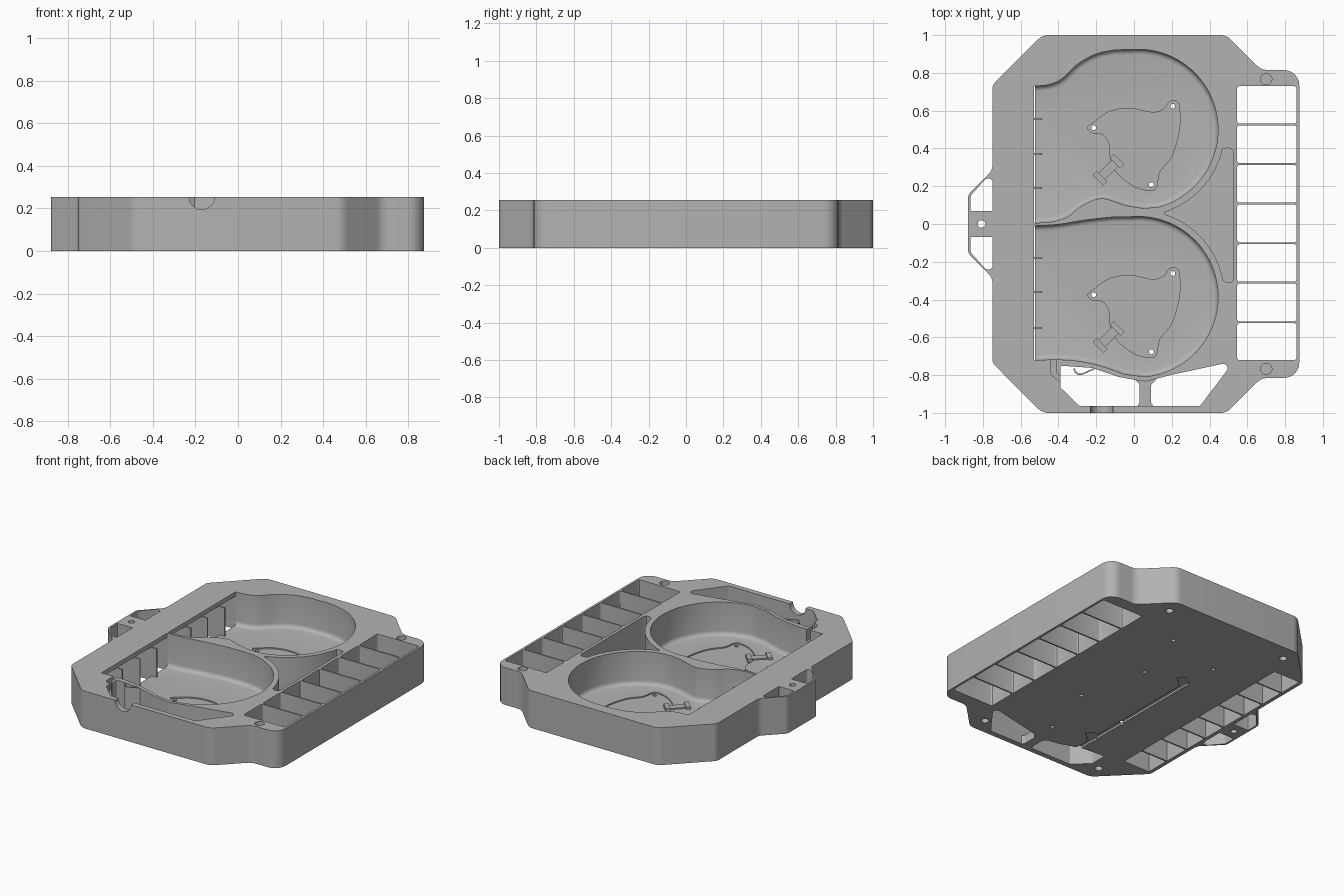
import bpy, bmesh
from math import sin, cos, tan, radians
from mathutils import Vector, Matrix

cube = bpy.data.objects.get("Cube")
if cube:
    bpy.data.objects.remove(cube)

H, FLOOR, PITCH = 0.255, 0.03, 0.885
grey = bpy.data.materials.new("plain grey")
grey.use_nodes = True
grey.diffuse_color = (0.45, 0.45, 0.45, 1)
grey.node_tree.nodes["Principled BSDF"].inputs["Base Color"].default_value = (0.45, 0.45, 0.45, 1)


def arc(cx, cy, r, a0, a1, n=24):
    return [(cx + r * cos(radians(a0 + (a1 - a0) * i / n)),
             cy + r * sin(radians(a0 + (a1 - a0) * i / n))) for i in range(n + 1)]


def spline(pts, closed=False, n=6):
    """Smooth curve through the points."""
    p = [Vector(q) for q in pts]
    p = [p[-1]] + p + p[:2] if closed else [p[0]] + p + [p[-1]]
    out = []
    for a, b, c, d in zip(p, p[1:], p[2:], p[3:]):
        for i in range(n):
            t = i / n
            out.append(0.5 * (2 * b + (c - a) * t + (2 * a - 5 * b + 4 * c - d) * t**2
                              + (3 * b - a - 3 * c + d) * t**3))
    return out if closed else out + [p[-1]]


def rounded(pts, n=6):
    """Polygon whose corners (x, y, r) are rounded by r."""
    out = []
    for i, (x, y, r) in enumerate(pts):
        v = Vector((x, y))
        a = (Vector(pts[i - 1][:2]) - v).normalized()
        b = (Vector(pts[(i + 1) % len(pts)][:2]) - v).normalized()
        if r == 0:
            out.append(v)
            continue
        d = r / tan(a.angle(b) / 2)
        p, q = v + a * d, v + b * d
        c = v + (a + b).normalized() * (r / sin(a.angle(b) / 2))
        turn = (p - c).angle_signed(q - c)
        out += [c + Matrix.Rotation(-turn * k / n, 2) @ (p - c) for k in range(n + 1)]
    return out


def rect(x0, x1, y0, y1, r=0.0):
    return rounded([(x0, y0, r), (x1, y0, r), (x1, y1, r), (x0, y1, r)], 3)


def turned(cx, cy, w, d, angle=45):
    m = Matrix.Rotation(radians(angle), 2)
    return [Vector((cx, cy)) + m @ Vector(p) for p in rect(-w / 2, w / 2, -d / 2, d / 2)]


def shift(pts, dy):
    return [(p[0], p[1] + dy) for p in pts]


def prism(name, pts, z0, z1, fillet=0, open_x=None):
    """Extruded outline; fillet rounds the lower rim except along x = open_x."""
    bm = bmesh.new()
    low = bm.faces.new([bm.verts.new((p[0], p[1], z0)) for p in pts])
    top = bmesh.ops.extrude_face_region(bm, geom=[low])["geom"]
    for v in top:
        if isinstance(v, bmesh.types.BMVert):
            v.co.z = z1
    bmesh.ops.recalc_face_normals(bm, faces=bm.faces)
    if fillet:
        rim = [e for e in bm.edges if all(v.co.z < z0 + 1e-5 for v in e.verts)
               and not all(abs(v.co.x - open_x) < 1e-4 for v in e.verts)]
        bmesh.ops.bevel(bm, geom=rim, offset=fillet, segments=4, profile=0.5, affect='EDGES')
    me = bpy.data.meshes.new(name)
    bm.to_mesh(me)
    bm.free()
    me.materials.append(grey)
    ob = bpy.data.objects.new(name, me)
    bpy.context.collection.objects.link(ob)
    return ob


# Outer block
half = [(-0.485, 1, 0.08), (0.49, 1, 0.08), (0.675, 0.815, 0.08), (0.875, 0.815, 0.08)]
outline = half + [(x, -y, r) for x, y, r in reversed(half)] + [
    (-0.75, -0.735, 0.05), (-0.75, -0.285, 0.06), (-0.878, -0.155, 0.04),
    (-0.878, 0.155, 0.04), (-0.75, 0.285, 0.06), (-0.75, 0.735, 0.05)]
body = prism("housing", rounded(outline), 0, H)
cuts = []


def cut(pts, z0=-0.02, z1=H + 0.02, **kw):
    cuts.append(prism("cutter", pts, z0, z1, **kw))


# Fan chambers
upper = spline([(-0.53, 0.73), (-0.45, 0.738), (-0.38, 0.77), (-0.3, 0.845), (-0.2, 0.9), (-0.1, 0.922)]) \
    + arc(0.02, 0.5, 0.425, 95, -75, 48) \
    + spline([(0.05, 0.083), (-0.05, 0.1), (-0.17, 0.135), (-0.27, 0.1), (-0.35, 0.04), (-0.43, 0.013), (-0.53, 0.005)])
lower = spline([(-0.53, -0.01), (-0.4, -0.002), (-0.25, 0.022), (-0.1, 0.038)]) \
    + arc(0.02, 0.5 - PITCH, 0.425, 95, -85, 48) \
    + spline([(-0.05, -0.795), (-0.2, -0.745), (-0.35, -0.72), (-0.53, -0.72)])
for chamber in (upper, lower):
    cut(chamber, FLOOR, fillet=0.028, open_x=-0.53)

# Outlet cells under the left roof, with ribs reaching into the chambers
edges = [-0.72, -0.55, -0.36, -0.18, -0.0025, 0.19, 0.37, 0.555, 0.73]
for i, (a, b) in enumerate(zip(edges, edges[1:])):
    cut(rect(-0.725, -0.525, a + 0.005 * (i > 0), b - 0.005 * (i < 7)), -0.02, H - 0.03)
for y in edges[1:4] + edges[5:8]:
    prism("outlet_rib", rect(-0.54, -0.488, y - 0.005, y + 0.005), FLOOR - 0.01, H - 0.03)

# Open comb on the right side
comb = [-0.725, -0.52, -0.31, -0.102, 0.108, 0.317, 0.527, 0.735]
for a, b in zip(comb, comb[1:]):
    cut(rect(0.546, 0.86, a + 0.005, b - 0.005, 0.012))

# Curved pocket between the fans
cut(arc(0.02, 0.5, 0.46, -72, -13) + [(0.49, 0.402), (0.515, 0.4), (0.526, 0.38), (0.526, -0.29), (0.515, -0.31),
    (0.49, -0.31)] + arc(0.02, 0.5 - PITCH, 0.46, 11, 72), FLOOR)

# Front cable bay, its low strut and the round cable notch
cut(rounded([(-0.39, -0.75, 0.01), (-0.39, -0.865, 0.01), (-0.29, -0.963, 0.01), (0.35, -0.963, 0.01),
             (0.5, -0.765, 0.02), (0.48, -0.738, 0.02), (0.2, -0.798, 0.1), (0.06, -0.835, 0.1),
             (-0.08, -0.81, 0.1), (-0.22, -0.762, 0.1)]))
prism("bay_strut", rounded([(0.0, -0.82, 0), (0.03, -0.85, 0.02), (0.03, -0.945, 0.01), (0.015, -0.97, 0),
                            (0.105, -0.97, 0), (0.09, -0.945, 0.01), (0.09, -0.85, 0.02), (0.12, -0.82, 0)]), 0, 0.06)
cut(arc(-0.17, H, 0.06, 0, 360, 32)[:-1], -0.05, 0.05)
cuts[-1].matrix_world = Matrix.Translation((0, -0.98, 0)) @ Matrix.Rotation(radians(90), 4, 'X')
cut(rounded([(-0.44, -0.715, 0), (-0.41, -0.715, 0), (-0.41, -0.79, 0.02), (-0.38, -0.81, 0.01),
             (-0.38, -0.84, 0), (-0.44, -0.8, 0.03)]), H - 0.08)
hook = arc(-0.285, -0.765, 0.035, 180, 300, 10) + [(-0.2, -0.765), (-0.2, -0.757)]
prism("cable_hook", hook + [(-0.26, -0.785)] + arc(-0.285, -0.765, 0.027, 300, 180, 10), 0.1, H)

# Side lug with two windows and a hole
for s in (1, -1):
    win = [(-0.865, 0.068, 0.004), (-0.865, 0.15, 0.03), (-0.785, 0.24, 0.015),
           (-0.75, 0.24, 0.015), (-0.75, 0.068, 0.004)]
    cut(rounded([(x, s * y, r) for x, y, r in win]))
cut(arc(-0.807, 0, 0.02, 0, 360)[:-1])

# Blind screw holes, top and bottom
for s in (1, -1):
    cut(arc(0.7, 0.767 * s, 0.03, 0, 360)[:-1], 0.08)
    for x in (-0.46, 0.46):
        cut(arc(x, 0.89 * s, 0.024, 0, 360)[:-1], -0.02, 0.12)

# Fan seats, screw holes and cable clips
seat = spline([(-0.245, 0.51), (-0.21, 0.54), (-0.13, 0.595), (-0.02, 0.612), (0.1, 0.59), (0.16, 0.61),
               (0.185, 0.645), (0.22, 0.652), (0.24, 0.62), (0.24, 0.5), (0.2, 0.36), (0.135, 0.275),
               (0.12, 0.2), (0.09, 0.177), (0.0, 0.2), (-0.09, 0.27), (-0.125, 0.34), (-0.13, 0.42),
               (-0.165, 0.475), (-0.22, 0.483)], True, 4)
for dy in (0, -PITCH):
    cut(shift(seat, dy), FLOOR - 0.008, FLOOR + 0.05)
    for x, y in ((-0.213, 0.51), (0.205, 0.623), (0.092, 0.208)):
        cut(arc(x, y + dy, 0.013, 0, 360, 16)[:-1], -0.02, FLOOR + 0.05)
    for k in (-0.045, 0.045):
        prism("cable_clip", turned(-0.135 + k, 0.287 + dy + k, 0.03, 0.08), 0.018, FLOOR + 0.016)
    prism("clip_bridge", turned(-0.135, 0.287 + dy, 0.11, 0.05), 0.018, FLOOR + 0.008)
    cut(turned(-0.17, 0.27 + dy, 0.1, 0.06), -0.02, 0.014)

# Cable groove in the underside
cut(rect(-0.215, -0.185, -0.8, 0.27), -0.02, 0.0135)

for c in cuts:
    mod = body.modifiers.new("cut", 'BOOLEAN')
    mod.operation, mod.solver, mod.object = 'DIFFERENCE', 'EXACT', c
bpy.context.view_layer.update()
result = bpy.data.meshes.new_from_object(body.evaluated_get(bpy.context.evaluated_depsgraph_get()))
body.modifiers.clear()
body.data = result
for c in cuts:
    bpy.data.objects.remove(c)

# Smooth curved walls, keep edges sharp
bpy.ops.object.select_all(action='DESELECT')
body.select_set(True)
bpy.context.view_layer.objects.active = body
bpy.ops.object.shade_smooth_by_angle(angle=radians(30))
